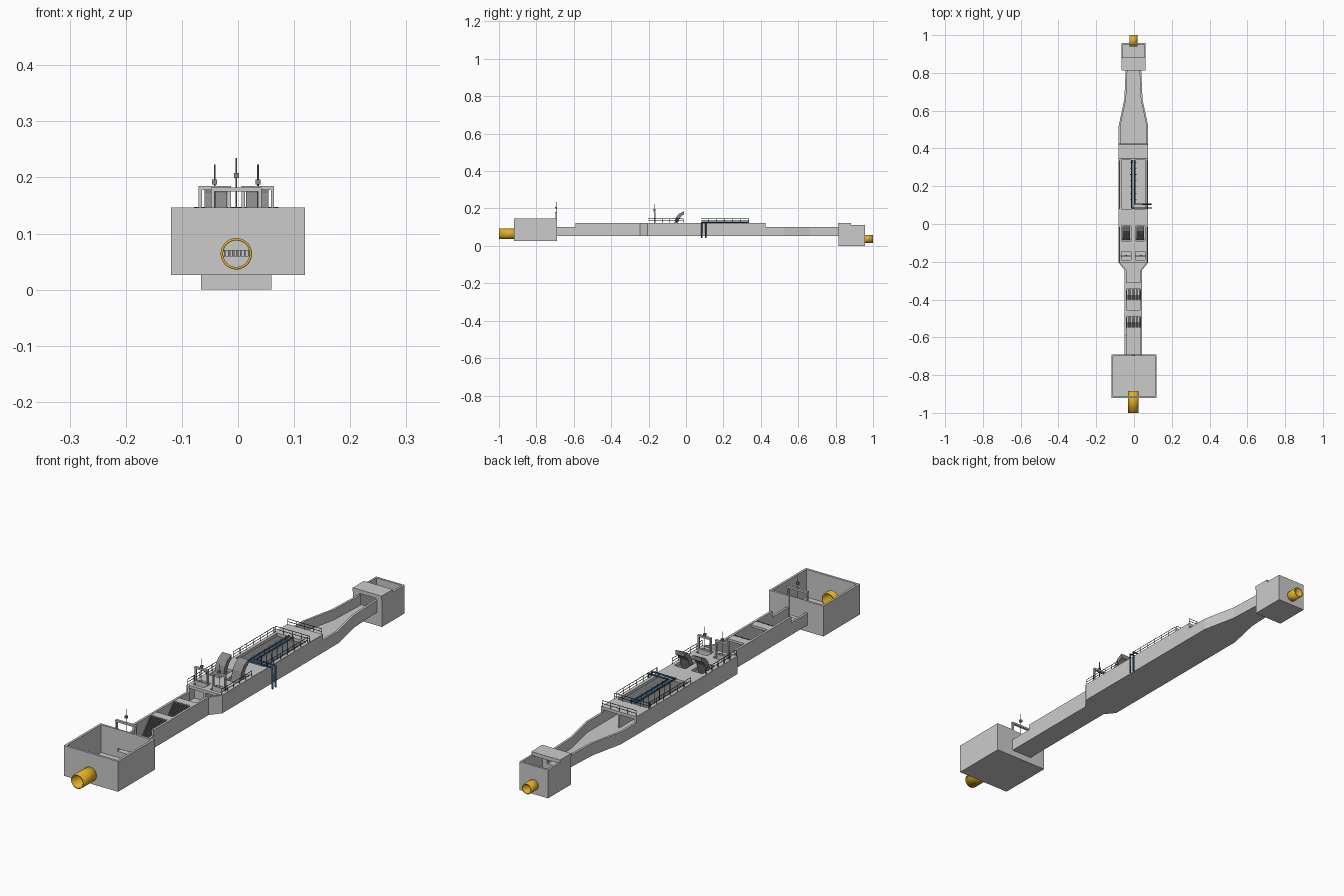
import bpy, bmesh, math
from mathutils import Matrix, Vector

if "Cube" in bpy.data.objects:
    bpy.data.objects.remove(bpy.data.objects["Cube"])

C = -0.003          # centre line of the channel
FLOOR, BOT, TOP, LOW = 0.06, 0.052, 0.123, 0.10


def material(name, rgb):
    m = bpy.data.materials.new(name)
    m.diffuse_color = (*rgb, 1)
    m.use_nodes = True
    m.node_tree.nodes["Principled BSDF"].inputs["Base Color"].default_value = m.diffuse_color
    return m


ORANGE = material("orange_pipe", (0.75, 0.42, 0.02))
BLUE = material("blue_pipe", (0.03, 0.10, 0.20))
DARK = material("dark_rail", (0.04, 0.045, 0.05))
STEEL = material("screen_steel", (0.25, 0.25, 0.25))


def finish(name, bm, mat=None):
    bmesh.ops.recalc_face_normals(bm, faces=bm.faces)
    me = bpy.data.meshes.new(name)
    bm.to_mesh(me)
    bm.free()
    ob = bpy.data.objects.new(name, me)
    bpy.context.collection.objects.link(ob)
    if mat:
        me.materials.append(mat)
    return ob


def boxes(name, items, mat=None):
    """Each item: x0, x1, y0, y1, z0, z1 with x measured from the centre line."""
    bm = bmesh.new()
    for x0, x1, y0, y1, z0, z1 in items:
        m = Matrix.Translation((C + (x0 + x1) / 2, (y0 + y1) / 2, (z0 + z1) / 2))
        bmesh.ops.create_cube(bm, size=1, matrix=m @ Matrix.Diagonal((x1 - x0, y1 - y0, z1 - z0, 1)))
    return finish(name, bm, mat)


def prism(name, polys, vec, mat=None):
    """Extrude each planar polygon along vec."""
    bm = bmesh.new()
    for pts in polys:
        f = bm.faces.new([bm.verts.new(p) for p in pts])
        ext = bmesh.ops.extrude_face_region(bm, geom=[f])
        bmesh.ops.translate(bm, verts=[v for v in ext["geom"] if isinstance(v, bmesh.types.BMVert)], vec=vec)
    return finish(name, bm, mat)


def rods(name, paths, r, mat=None, res=1):
    cu = bpy.data.curves.new(name, "CURVE")
    cu.dimensions = "3D"
    cu.bevel_depth, cu.bevel_resolution, cu.use_fill_caps = r, res, True
    for path in paths:
        s = cu.splines.new("POLY")
        s.points.add(len(path) - 1)
        for p, co in zip(s.points, path):
            p.co = (C + co[0], co[1], co[2], 1)
    ob = bpy.data.objects.new(name, cu)
    bpy.context.collection.objects.link(ob)
    if mat:
        cu.materials.append(mat)
    return ob


def cylinder(name, r, y0, y1, z, caps):
    bm = bmesh.new()
    m = Matrix.Translation((C, (y0 + y1) / 2, z)) @ Matrix.Rotation(math.pi / 2, 4, "X")
    bmesh.ops.create_cone(bm, cap_ends=caps, segments=40, radius1=r, radius2=r, depth=y1 - y0, matrix=m)
    return finish(name, bm)


def pipe_through(wall, name, r, y0, y1, z):
    """Cut a round hole in the wall and put an open pipe through it."""
    cutter = cylinder("cutter", r - 0.002, y0 - 0.1, y1 + 0.1, z, True)
    mod = wall.modifiers.new("hole", "BOOLEAN")
    mod.operation, mod.object, mod.solver = "DIFFERENCE", cutter, "EXACT"
    bpy.context.view_layer.objects.active = wall
    bpy.ops.object.modifier_apply(modifier="hole")
    bpy.data.objects.remove(cutter)
    pipe = cylinder(name, r, y0, y1, z, False)
    pipe.data.materials.append(ORANGE)
    s = pipe.modifiers.new("thickness", "SOLIDIFY")
    s.thickness, s.offset = 0.0045, -1
    pipe.data.polygons.foreach_set("use_smooth", [True] * len(pipe.data.polygons))


# Inlet tank: open box, back wall notched for the channel
T = 0.009
boxes("inlet_tank", [
    (-0.116, 0.122, -0.92, -0.69, 0.026, 0.036),
    (-0.116, -0.116 + T, -0.92, -0.69, 0.026, 0.146),
    (0.122 - T, 0.122, -0.92, -0.69, 0.026, 0.146),
    (-0.116, -0.036, -0.69 - T, -0.69, 0.026, 0.146),
    (0.036, 0.122, -0.69 - T, -0.69, 0.026, 0.146),
    (-0.036, 0.036, -0.69 - T, -0.69, 0.026, FLOOR)])
wall = boxes("inlet_tank_front", [(-0.116, 0.122, -0.92, -0.92 + T, 0.026, 0.146)])
pipe_through(wall, "inlet_pipe", 0.028, -1.0, -0.885, 0.064)

# Outlet tank: open box with a cover slab over the channel end
boxes("outlet_tank", [
    (-0.063, 0.063, 0.815, 0.957, 0, 0.01),
    (-0.063, -0.055, 0.815, 0.957, 0, 0.112),
    (0.055, 0.063, 0.815, 0.957, 0, 0.112),
    (-0.063, -0.036, 0.815, 0.823, 0, 0.112),
    (0.036, 0.063, 0.815, 0.823, 0, 0.112),
    (-0.036, 0.036, 0.815, 0.823, 0, FLOOR)])
boxes("outlet_cover", [(-0.063, 0.063, 0.812, 0.882, 0.108, 0.123)])
wall = boxes("outlet_tank_back", [(-0.063, 0.063, 0.949, 0.957, 0, 0.112)])
pipe_through(wall, "outlet_pipe", 0.021, 0.94, 1.0, 0.037)

# Channel floor and walls follow one half-width outline (y, half width)
A = [(-0.69, 0.046), (-0.59, 0.046)]
B = [(-0.59, 0.046), (-0.245, 0.046), (-0.205, 0.078), (0.425, 0.078)]
D = [(0.425, 0.078), (0.52, 0.078), (0.66, 0.048), (0.82, 0.041)]
full = A + B[1:] + D[1:]
prism("channel_floor", [[(C + w, y, BOT) for y, w in full] + [(C - w, y, BOT) for y, w in reversed(full)]],
      Vector((0, 0, FLOOR - BOT)))
for name, prof, top in (("inlet_walls", A, LOW), ("chamber_walls", B, TOP), ("flume_walls", D, LOW)):
    polys = [[(C + s * w, y, BOT) for y, w in prof] +
             [(C + s * (w - 0.009), y, BOT) for y, w in reversed(prof)] for s in (-1, 1)]
    prism(name, polys, Vector((0, 0, top - BOT)))

# Middle wall between the two chambers
boxes("middle_wall", [(-0.004, 0.004, -0.205, 0.425, FLOOR, 0.116)])

# Deck slab with its openings
full_x = [(-0.077, 0.077)]
slots = [(-0.077, -0.062), (-0.012, 0.012), (0.062, 0.077)]
basin = [(-0.077, -0.064), (0.064, 0.077)]
rows = [(-0.205, -0.19, full_x), (-0.19, -0.145, slots), (-0.145, -0.09, full_x),
        (-0.09, -0.01, slots), (-0.01, 0.08, full_x), (0.08, 0.34, basin), (0.34, 0.425, full_x)]
boxes("deck", [(a, b, y0, y1, 0.112, TOP + 0.0005) for y0, y1, xs in rows for a, b in xs])

# Sloping bar racks with a walkway slab behind each
for i, y in enumerate((-0.547, -0.402)):
    polys = [[(C - 0.0365 + 0.0072 * k, y + dy, z) for dy, z in
              ((0, FLOOR), (0.008, FLOOR), (0.062, TOP), (0.054, TOP))] for k in range(11)]
    prism(f"bar_rack_{i + 1}", polys, Vector((0.0028, 0, 0)), STEEL)
    boxes(f"rack_walkway_{i + 1}", [(-0.038, 0.038, y + 0.057, y + 0.093, 0.113, TOP - 0.001)])


def gate(name, cx, y, half, top, rod_top, z0, z1):
    """Portal frame with a sliding plate, spindle and gearbox."""
    p = 0.006
    boxes(name + "_frame", [
        (cx - half, cx - half + p, y - 0.004, y + 0.004, FLOOR, top),
        (cx + half - p, cx + half, y - 0.004, y + 0.004, FLOOR, top),
        (cx - half, cx + half, y - 0.005, y + 0.005, top - 0.007, top)])
    boxes(name + "_plate", [(cx - half + p, cx + half - p, y - 0.002, y + 0.002, z0, z1)])
    boxes(name + "_gearbox", [(cx - 0.0045, cx + 0.0045, y - 0.005, y + 0.005, rod_top - 0.036, rod_top - 0.027)], STEEL)
    rods(name + "_spindle", [[(cx, y, z1), (cx, y, rod_top)]], 0.0015, STEEL)


gate("inlet_gate", 0, -0.695, 0.045, 0.182, 0.235, 0.07, 0.146)
for side, s in (("left", -1), ("right", 1)):
    gate(side + "_gate", s * 0.0385, -0.168, 0.029, 0.185, 0.223, FLOOR, 0.130)
    # Curved screen: hooked hood above the deck, sloping plate below
    hood = [(-0.086, FLOOR), (-0.062, 0.125), (-0.054, 0.152), (-0.038, 0.172), (-0.012, 0.185),
            (-0.012, 0.168), (-0.026, 0.158), (-0.036, 0.143), (-0.042, 0.125), (-0.066, FLOOR)]
    prism(side + "_curved_screen", [[(C + s * 0.037 - 0.02, y, z) for y, z in hood]], Vector((0.04, 0, 0)), STEEL)

# Blue air pipes: along the basin, across the deck and down the outside
loops = [[(x, 0.338, 0.127), (x, y, 0.127), (0.094, y, 0.127), (0.094, y, 0.042)]
         for x, y in ((-0.010, 0.085), (0.007, 0.105))]
rods("air_pipes", loops, 0.0038, BLUE, 2)
rods("air_drops", [[(x, 0.13 + 0.033 * k, 0.127), (x + d, 0.13 + 0.033 * k, 0.127), (x + d, 0.13 + 0.033 * k, 0.075)]
                   for x, d in ((-0.010, -0.008), (0.007, 0.008)) for k in range(7)], 0.0014, BLUE)


# Guard rails: posts plus two horizontal bars
def rail(name, a, b, n):
    a, b = Vector(a), Vector(b)
    up = lambda h: Vector((0, 0, h))
    paths = [[a + up(h), b + up(h)] for h in (0.012, 0.023)]
    for k in range(n + 1):
        p = a.lerp(b, k / n)
        paths.append([p, p + up(0.023)])
    rods(name, paths, 0.0011, DARK)


for side, x in (("left", -0.074), ("right", 0.074)):
    rail(side + "_front_rail", (x, -0.203, TOP), (x, -0.015, TOP), 5)
    rail(side + "_basin_rail", (x, 0.08, TOP), (x, 0.335, TOP), 6)
rail("back_rail", (-0.075, 0.422, TOP), (0.075, 0.422, TOP), 4)
rail("basin_end_rail", (-0.075, 0.345, TOP), (0.075, 0.345, TOP), 4)
